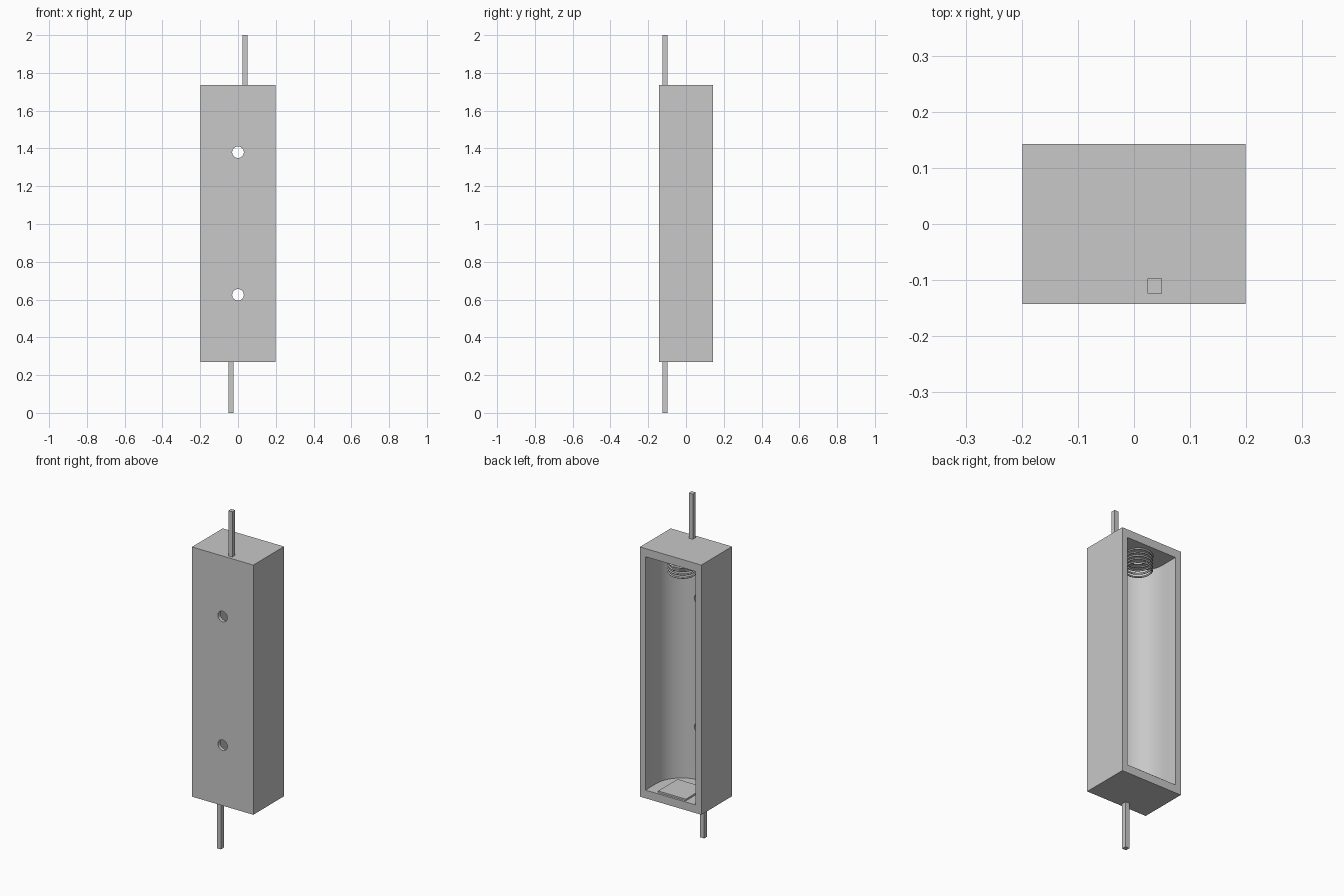
import bpy
import bmesh
from math import pi, cos, sin, radians
from mathutils import Matrix

cube = bpy.data.objects.get("Cube")
if cube:
    bpy.data.objects.remove(cube, do_unlink=True)

# Main dimensions
HALF_X, HALF_Y = 0.199, 0.1425
Z0, Z1 = 0.27, 1.735
WALL = 0.048
FLOOR, CEILING = Z0 + WALL, Z1 - WALL
RADIUS, AXIS_Y = 0.163, 0.04

grey = bpy.data.materials.new("light grey")
grey.use_nodes = True
grey.diffuse_color = (0.58, 0.58, 0.58, 1)
grey.node_tree.nodes["Principled BSDF"].inputs["Base Color"].default_value = grey.diffuse_color


def add_object(name, bm):
    bmesh.ops.recalc_face_normals(bm, faces=bm.faces)
    mesh = bpy.data.meshes.new(name)
    bm.to_mesh(mesh)
    bm.free()
    mesh.materials.append(grey)
    obj = bpy.data.objects.new(name, mesh)
    bpy.context.collection.objects.link(obj)
    return obj


def box(name, x0, x1, y0, y1, z0, z1):
    bm = bmesh.new()
    bmesh.ops.create_cube(bm, size=1)
    bmesh.ops.scale(bm, vec=(x1 - x0, y1 - y0, z1 - z0), verts=bm.verts)
    bmesh.ops.translate(bm, vec=((x0 + x1) / 2, (y0 + y1) / 2, (z0 + z1) / 2), verts=bm.verts)
    return add_object(name, bm)


def activate(obj):
    bpy.ops.object.select_all(action="DESELECT")
    obj.select_set(True)
    bpy.context.view_layer.objects.active = obj


def cut(obj, cutter):
    cutter.hide_render = True
    mod = obj.modifiers.new("cut", "BOOLEAN")
    mod.operation = "DIFFERENCE"
    mod.solver = "EXACT"
    mod.object = cutter
    activate(obj)
    bpy.ops.object.modifier_apply(modifier=mod.name)
    bpy.data.objects.remove(cutter, do_unlink=True)


# Case with a U-shaped trough open at the back
case = box("case", -HALF_X, HALF_X, -HALF_Y, HALF_Y, Z0, Z1)
STEPS = 32
profile = [(RADIUS * cos(pi + pi * i / STEPS), AXIS_Y + RADIUS * sin(pi + pi * i / STEPS))
           for i in range(STEPS + 1)]
profile += [(RADIUS, 0.3), (-RADIUS, 0.3)]
bm = bmesh.new()
face = bm.faces.new([bm.verts.new((x, y, FLOOR)) for x, y in profile])
top = bmesh.ops.extrude_face_region(bm, geom=[face])
bmesh.ops.translate(bm, vec=(0, 0, CEILING - FLOOR),
                    verts=[v for v in top["geom"] if isinstance(v, bmesh.types.BMVert)])
cut(case, add_object("trough_cutter", bm))

# Two screw holes through the front wall
for z in (0.625, 1.38):
    bm = bmesh.new()
    bmesh.ops.create_cone(bm, cap_ends=True, segments=16, radius1=0.031, radius2=0.031, depth=0.2,
                          matrix=Matrix.Translation((0, -0.15, z)) @ Matrix.Rotation(pi / 2, 4, "X"))
    cut(case, add_object("hole_cutter", bm))
activate(case)
bpy.ops.object.shade_smooth_by_angle(angle=radians(30))

# Square wire leads at both ends
box("top_lead", 0.024, 0.05, -0.124, -0.097, Z1 - 0.02, 2)
box("bottom_lead", -0.05, -0.024, -0.124, -0.097, 0, Z0 + 0.02)

# Contact plate on the trough floor
box("contact_plate", -0.09, 0.09, AXIS_Y - 0.09, AXIS_Y + 0.09, FLOOR - 0.005, FLOOR + 0.01)

# Coil spring hanging from the trough ceiling
TURNS, PER_TURN, COIL, LENGTH = 5, 28, 0.07, 0.1
curve = bpy.data.curves.new("contact_spring", "CURVE")
curve.dimensions = "3D"
curve.bevel_depth = 0.005
curve.bevel_resolution = 2
curve.use_fill_caps = True
spline = curve.splines.new("POLY")
count = TURNS * PER_TURN
spline.points.add(count)
for i, point in enumerate(spline.points):
    a = 2 * pi * i / PER_TURN
    point.co = (COIL * cos(a), AXIS_Y + COIL * sin(a), CEILING - LENGTH * i / count, 1)
curve.materials.append(grey)
spring = bpy.data.objects.new("contact_spring", curve)
bpy.context.collection.objects.link(spring)
activate(spring)
bpy.ops.object.convert(target="MESH")
bpy.ops.object.shade_smooth_by_angle(angle=radians(50))
